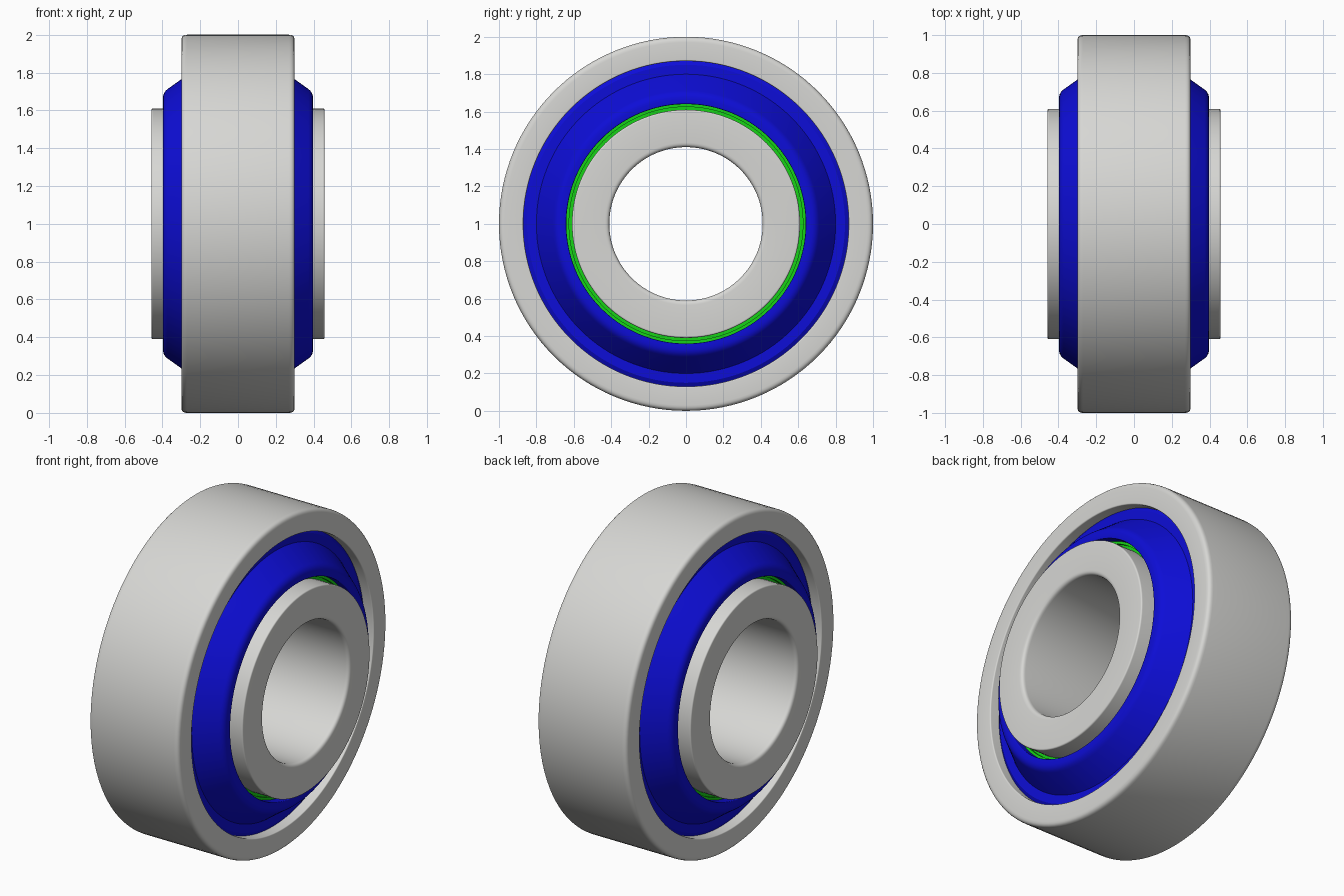
import bpy
import bmesh
import math
from mathutils import Vector, Matrix

cube = bpy.data.objects.get("Cube")
if cube:
    bpy.data.objects.remove(cube, do_unlink=True)

SEGMENTS = 128


def material(name, rgb):
    mat = bpy.data.materials.new(name)
    mat.use_nodes = True
    color = (*rgb, 1)
    mat.diffuse_color = color
    mat.node_tree.nodes["Principled BSDF"].inputs["Base Color"].default_value = color
    return mat


steel = material("light grey steel", (0.68, 0.68, 0.66))
blue = material("blue seal", (0.004, 0.004, 0.68))
green = material("green cage", (0.008, 0.65, 0.008))


def rounded(profile, steps=5):
    """Replace each corner (x, radius, fillet) of a closed profile with a curve."""
    out = []
    for i, (x, r, fillet) in enumerate(profile):
        p = Vector((x, r))
        if not fillet:
            out.append(p)
            continue
        before = Vector(profile[i - 1][:2])
        after = Vector(profile[(i + 1) % len(profile)][:2])
        a = p + (before - p).normalized() * fillet
        b = p + (after - p).normalized() * fillet
        for k in range(steps + 1):
            t = k / steps
            out.append(a * (1 - t) ** 2 + p * 2 * t * (1 - t) + b * t ** 2)
    return out


def lathe(name, profile, mat, sides=(1,)):
    """Revolve a closed profile around the x axis, once per side sign."""
    bm = bmesh.new()
    points = rounded(profile)
    for sign in sides:
        rings = []
        for i in range(SEGMENTS):
            turn = Matrix.Rotation(math.tau * i / SEGMENTS, 3, 'X')
            rings.append([bm.verts.new(turn @ Vector((sign * p.x, 0, p.y)))
                          for p in points])
        for i, ring in enumerate(rings):
            prev = rings[i - 1]
            for j in range(len(points)):
                bm.faces.new((prev[j - 1], prev[j], ring[j], ring[j - 1]))
    bmesh.ops.recalc_face_normals(bm, faces=bm.faces)
    mesh = bpy.data.meshes.new(name)
    bm.to_mesh(mesh)
    bm.free()
    mesh.materials.append(mat)
    obj = bpy.data.objects.new(name, mesh)
    obj.location.z = 1
    bpy.context.collection.objects.link(obj)
    bpy.ops.object.select_all(action='DESELECT')
    obj.select_set(True)
    bpy.context.view_layer.objects.active = obj
    bpy.ops.object.shade_smooth_by_angle(angle=math.radians(30))
    return obj


# Outer race
lathe("outer_race", [(-0.3, 0.87, 0.008), (-0.3, 1, 0.03),
                     (0.3, 1, 0.03), (0.3, 0.87, 0.008)], steel)

# Inner race with the bore
lathe("inner_race", [(-0.458, 0.41, 0.025), (-0.458, 0.61, 0.01),
                     (0.458, 0.61, 0.01), (0.458, 0.41, 0.025)], steel)

# Cone-shaped seals sitting in a groove of the outer race, one on each side
lathe("seals", [(0.2, 0.64, 0), (0.397, 0.64, 0.006), (0.397, 0.695, 0.03),
                (0.25, 0.8, 0), (0.25, 0.85, 0), (0.235, 0.875, 0),
                (0.2, 0.875, 0)], blue, (1, -1))

# Cage edge seen in the gap between the seals and the inner race
lathe("cage", [(-0.33, 0.605, 0), (-0.33, 0.625, 0), (-0.345, 0.625, 0),
               (-0.345, 0.645, 0), (0.345, 0.645, 0), (0.345, 0.625, 0),
               (0.33, 0.625, 0), (0.33, 0.605, 0)], green)
